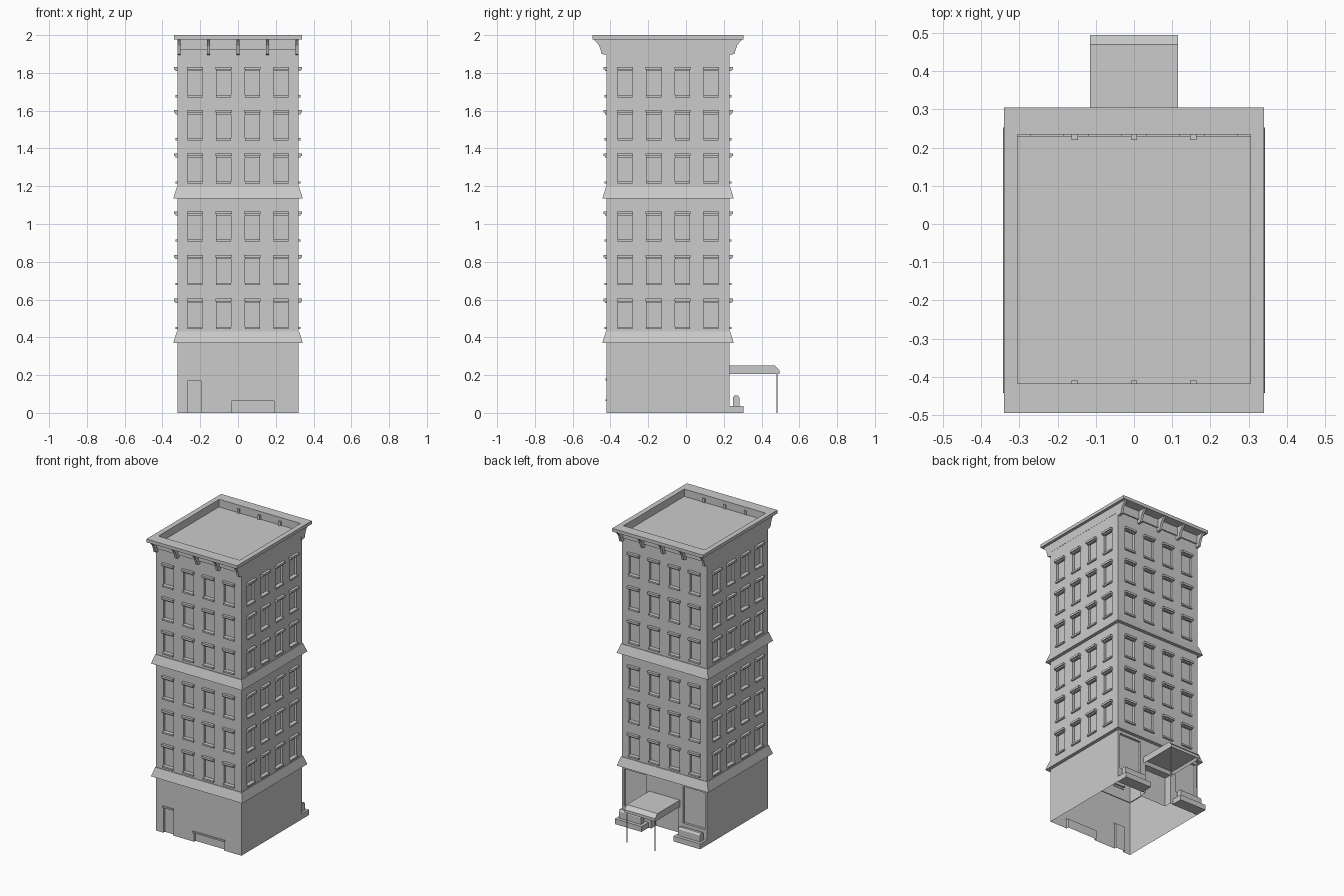
import bpy, bmesh
from math import pi
from mathutils import Matrix, Vector

if "Cube" in bpy.data.objects:
    bpy.data.objects.remove(bpy.data.objects["Cube"])

CY, HX, HY = -0.095, 0.32, 0.325           # tower centre in y, half sizes
ROWS = (0.456, 0.688, 0.918, 1.225, 1.454, 1.682)
COLS = (-0.228, -0.076, 0.076, 0.228)


def finish(name, bm):
    bmesh.ops.recalc_face_normals(bm, faces=bm.faces)
    me = bpy.data.meshes.new(name)
    bm.to_mesh(me)
    bm.free()
    ob = bpy.data.objects.new(name, me)
    bpy.context.collection.objects.link(ob)
    return ob


def add_box(bm, x0, x1, y0, y1, z0, z1, mat=Matrix()):
    m = mat @ Matrix.Translation(((x0 + x1) / 2, (y0 + y1) / 2, (z0 + z1) / 2)) \
        @ Matrix.Diagonal((x1 - x0, y1 - y0, z1 - z0, 1))
    bmesh.ops.create_cube(bm, size=1, matrix=m)


def add_prism(bm, pts, x0, x1):
    """Extrude a (y, z) profile along x."""
    f = bm.faces.new([bm.verts.new((x0, y, z)) for y, z in pts])
    ext = bmesh.ops.extrude_face_region(bm, geom=[f])['geom']
    bmesh.ops.translate(bm, vec=(x1 - x0, 0, 0),
                        verts=[v for v in ext if isinstance(v, bmesh.types.BMVert)])


def add_loops(bm, loops):
    """Closed rectangular ring from (x0, x1, y0, y1, z) section loops."""
    rings = [[bm.verts.new(p) for p in ((a, c, z), (b, c, z), (b, d, z), (a, d, z))]
             for a, b, c, d, z in loops]
    for r, s in zip(rings, rings[1:] + rings[:1]):
        for i in range(4):
            j = (i + 1) % 4
            bm.faces.new((r[i], r[j], s[j], s[i]))


def side(k):
    return Matrix.Translation((0, CY, 0)) @ Matrix.Rotation(k * pi / 2, 4, 'Z')


# Window openings with sills and stepped lintels on all four sides
cut, sills, lintels = bmesh.new(), bmesh.new(), bmesh.new()
for k in range(4):
    m, h = side(k), (HX if k % 2 else HY)
    for z in ROWS:
        for u in COLS:
            add_box(cut, u - .038, u + .038, -h - .02, -h + .016, z, z + .135, m)
            add_box(sills, u - .04, u + .04, -h - .011, -h + .005, z - .011, z, m)
            add_box(lintels, u - .04, u + .04, -h - .01, -h + .005, z + .127, z + .135, m)
            add_box(lintels, u - .043, u + .043, -h - .018, -h + .005, z + .135, z + .149, m)

# Service door and low vent in the front, shop windows and entrance in the back
FRONT, BACK = CY - HY, CY + HY
add_box(cut, -.265, -.195, FRONT - .02, FRONT + .016, -.02, .172)
add_box(cut, -.035, .19, FRONT - .02, FRONT + .016, -.02, .062)
add_box(lintels, -.27, -.19, FRONT - .007, FRONT + .005, .172, .182)
add_box(lintels, -.042, .195, FRONT - .007, FRONT + .005, .062, .072)
for s in (-1, 1):
    x0, x1 = sorted((s * .14, s * .305))
    add_box(cut, x0, x1, BACK - .016, BACK + .02, .1, .35)
add_box(cut, -.1, .1, BACK - .05, BACK + .02, -.02, .2)
cutter = finish("opening_cutter", cut)
finish("window_sills", sills)
finish("lintels", lintels)

# Tower walls, open underneath
bm = bmesh.new()
add_box(bm, -HX, HX, FRONT, BACK, 0, 1.95)
walls = finish("tower_walls", bm)
mod = walls.modifiers.new("openings", 'BOOLEAN')
mod.object, mod.operation, mod.solver = cutter, 'DIFFERENCE', 'EXACT'
bpy.context.view_layer.objects.active = walls
bpy.ops.object.modifier_apply(modifier=mod.name)
bpy.data.objects.remove(cutter)
bm = bmesh.new()
bm.from_mesh(walls.data)
bm.normal_update()
bmesh.ops.delete(bm, context='FACES', geom=[
    f for f in bm.faces if f.normal.z < -.9 and f.calc_center_median().z < .01])
bm.to_mesh(walls.data)
bm.free()

# Sloped belt courses
for name, z in (("lower_belt_course", .37), ("upper_belt_course", 1.135)):
    bm = bmesh.new()
    add_loops(bm, [(-HX - o, HX + o, FRONT - o, BACK + o, z + dz)
                   for o, dz in ((-.005, 0), (.023, 0), (.004, .06), (-.005, .06))])
    finish(name, bm)

# Roof rim and frieze around the sunken roof
hole = (-.305, .305, -.417, .234)
for name, outer, z0, z1 in (("roof_rim", (-.34, .34, -.495, .305), 1.978, 2.0),
                            ("frieze", (-.321, .321, FRONT - .012, BACK + .012), 1.92, 1.978)):
    bm = bmesh.new()
    add_loops(bm, [hole + (z0,), outer + (z0,), outer + (z1,), hole + (z1,)])
    finish(name, bm)

# Cornice brackets, front and back
bm = bmesh.new()
prof = ((-.01, 1.978), (.07, 1.978), (.056, 1.965), (.04, 1.945),
        (.032, 1.92), (.027, 1.9), (0, 1.895), (-.01, 1.895))
for s in (-1, 1):
    for x in (-.313, -.155, 0, .155, .313):
        add_prism(bm, [(CY + s * (HY + o), z) for o, z in prof], x - .008, x + .008)
finish("cornice_brackets", bm)

# Entrance canopy, hollow underneath
bm = bmesh.new()
add_prism(bm, ((BACK, .205), (.495, .205), (.495, .225), (.47, .25), (BACK, .25)), -.115, .115)
bmesh.ops.recalc_face_normals(bm, faces=bm.faces)
low = [f for f in bm.faces if f.normal.z < -.9]
bmesh.ops.inset_region(bm, faces=low, thickness=.012)
bmesh.ops.translate(bm, vec=(0, 0, .018), verts=low[0].verts)
finish("entrance_canopy", bm)

# Canopy posts
bm = bmesh.new()
for x in (-.105, .105):
    bmesh.ops.create_cone(bm, cap_ends=True, segments=8, radius1=.003, radius2=.003,
                          depth=.21, matrix=Matrix.Translation((x, .482, .105)))
finish("canopy_posts", bm)

# Ledges with planters in front of the shop windows
ledges, planters = bmesh.new(), bmesh.new()
for s in (-1, 1):
    x0, x1 = sorted((s * .12, s * .32))
    add_box(ledges, x0, x1, BACK - .005, .305, 0, .036)
    x0, x1 = sorted((s * .14, s * .305))
    add_prism(planters, ((.248, .03), (.283, .03), (.283, .08), (.274, .093),
                         (.257, .093), (.248, .08)), x0, x1)
finish("shop_ledges", ledges)
finish("planters", planters)
